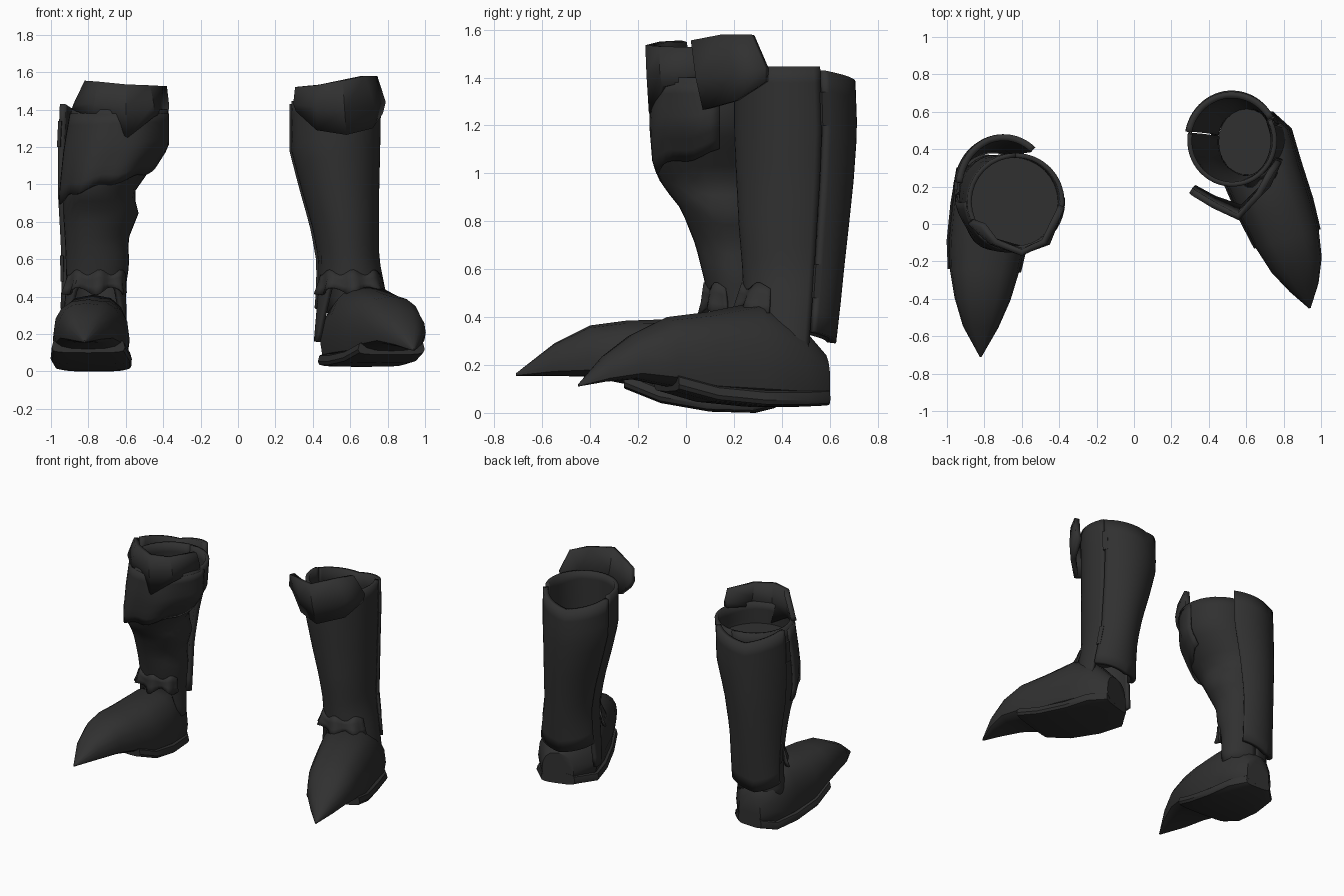
import bpy, math
from mathutils import Vector

cube = bpy.data.objects.get("Cube")
if cube:
    bpy.data.objects.remove(cube, do_unlink=True)

leather = bpy.data.materials.new("dark_leather")
leather.use_nodes = True
COLOUR = (0.03, 0.03, 0.03, 1)
leather.diffuse_color = COLOUR
leather.node_tree.nodes["Principled BSDF"].inputs["Base Color"].default_value = COLOUR


def make(name, verts, faces, thick=0, smooth=40):
    mesh = bpy.data.meshes.new(name)
    mesh.from_pydata(verts, [], faces)
    mesh.materials.append(leather)
    obj = bpy.data.objects.new(name, mesh)
    bpy.context.collection.objects.link(obj)
    bpy.ops.object.select_all(action='DESELECT')
    obj.select_set(True)
    bpy.context.view_layer.objects.active = obj
    bpy.ops.object.shade_smooth_by_angle(angle=math.radians(smooth))
    if thick:
        mod = obj.modifiers.new("thickness", 'SOLIDIFY')
        mod.thickness = thick
        mod.offset = -1
    return obj


def grid_faces(rows, cols, wrap=False):
    return [(r * cols + c, r * cols + (c + 1) % cols,
             (r + 1) * cols + (c + 1) % cols, (r + 1) * cols + c)
            for r in range(rows - 1) for c in range(cols if wrap else cols - 1)]


def bounds(profile, z):
    """Leg outline (x0, x1, y0, y1) at height z; profile runs downwards."""
    if z >= profile[0][0]:
        return profile[0][1:]
    for hi, lo in zip(profile, profile[1:]):
        if z >= lo[0]:
            t = (hi[0] - z) / (hi[0] - lo[0])
            return [a + (b - a) * t for a, b in zip(hi[1:], lo[1:])]
    return profile[-1][1:]


def leg_point(profile, deg, z, off=0):
    x0, x1, y0, y1 = bounds(profile, z)
    a = math.radians(deg)
    return ((x0 + x1) / 2 + ((x1 - x0) / 2 + off) * math.cos(a),
            (y0 + y1) / 2 + ((y1 - y0) / 2 + off) * math.sin(a), z)


def shell(name, profile, a0, a1, top, bottom, off=lambda a, t: 0, thick=0.025, cols=25, rows=14):
    """Curved plate following the leg between two angles."""
    verts = []
    for r in range(rows):
        t = r / (rows - 1)
        for c in range(cols):
            a = a0 + (a1 - a0) * c / (cols - 1)
            z = bottom(a) + (top(a) - bottom(a)) * t
            verts.append(leg_point(profile, a, z, off(a, t)))
    return make(name, verts, grid_faces(rows, cols), thick)


def foot_loft(name, stations, square, sides=16):
    """Loft along the foot; stations are (x, y, half width, bottom, top)."""
    axis = Vector((stations[-1][0] - stations[0][0], stations[-1][1] - stations[0][1], 0)).normalized()
    across = Vector((-axis.y, axis.x, 0))
    verts = []
    for x, y, w, z0, z1 in stations:
        mid = z0 + 0.35 * (z1 - z0)
        for i in range(sides):
            a = 2 * math.pi * i / sides
            s, c = math.sin(a), math.cos(a)
            side = math.copysign(abs(c) ** square, c) * w
            up = abs(s) ** (0.9 if s > 0 and square > 0.6 else 0.5)
            z = mid + up * ((z1 - mid) if s > 0 else (z0 - mid))
            verts.append((x + across.x * side, y + across.y * side, z))
    n = len(stations)
    faces = grid_faces(n, sides, True)
    faces += [tuple(reversed(range(sides))), tuple(range((n - 1) * sides, n * sides))]
    return make(name, verts, faces)


def cuff(name, rows):
    cols = len(rows[0])
    return make(name, [p for row in rows for p in row], grid_faces(len(rows), cols), 0.035, 25)


def tab(name, profile, deg, z, height):
    """Small fastening tab lying on the leg."""
    verts = []
    for zz in (z - height / 2, z + height / 2):
        for d, off in ((-4, 0), (-4, 0.018), (4, 0.018), (4, 0)):
            verts.append(leg_point(profile, deg + d, zz, off))
    faces = grid_faces(2, 4, True) + [(3, 2, 1, 0), (4, 5, 6, 7)]
    make(name, verts, faces, 0, 20)


def front_weight(a):
    """1 at the front of the leg, falling to 0 at the sides."""
    return max(0, min(1, (70 - abs(a - 270)) / 30))


def boot(side, tube, tube_arc, outline, calf, foot, low, cap_z, lateral, shin_top):
    # Shin tube, with a separate calf plate standing behind it
    shell(side + "_shin", tube, *tube_arc, lambda a: shin_top,
          lambda a: low + (0.47 - low) * front_weight(a), cols=33, rows=20)
    mid, half = (calf[0] + calf[1]) / 2, (calf[1] - calf[0]) / 2
    shell(side + "_calf_plate", outline, *calf,
          lambda a: 1.375 + 0.055 * abs(a - mid) / half,
          lambda a: 0.29 + 0.05 * abs(a - mid) / half,
          lambda a, t: 0.015, 0.035)
    # Lining that closes the inside of the leg
    make(side + "_lining", [leg_point(tube, 15 * i, cap_z, -0.02) for i in range(24)],
         [tuple(range(24))])
    # Foot and sole
    foot_loft(side + "_foot", foot, 0.75)
    foot_loft(side + "_sole", [(x, y, w * 1.06, z0 - 0.02, z0 + 0.06)
                               for x, y, w, z0, z1 in foot[:5]], 0.55)
    # Crumpled ankle collar
    shell(side + "_ankle_folds", tube, 205, 335,
          lambda a: 0.53 + 0.015 * math.sin(a / 7),
          lambda a: 0.43 + 0.02 * math.sin(a / 9),
          lambda a, t: 0.006 + (1 - t) * (0.03 + 0.02 * math.sin(a / 6)), 0.012, 21, 4)
    # Fastening tabs beside the calf seam
    tab(side + "_upper_tab", outline, lateral, 1.27, 0.14)
    tab(side + "_lower_tab", outline, lateral, 0.55, 0.14)


# Left boot: height, x range, y range
left_leg = [
    (1.45, .285, .765, .20, .69), (1.18, .285, .76, .20, .70), (.97, .34, .755, .21, .685),
    (.78, .395, .755, .22, .665), (.6, .43, .755, .235, .645), (.45, .43, .785, .24, .63),
    (.1, .40, .85, .25, .59)]
left_foot = [
    (.63, .57, .11, .05, .25), (.635, .45, .205, .045, .38), (.685, .28, .205, .045, .46),
    (.76, .08, .195, .065, .42), (.82, -.08, .175, .11, .40), (.87, -.22, .14, .14, .33),
    (.91, -.34, .08, .13, .24), (.94, -.45, .005, .11, .12)]
boot("left", left_leg, (171, 388), left_leg, (30, 169), left_foot, 0.16, 0.5, 31, 1.445)
cuff("left_knee_cuff", [
    [(.31, .18, 1.39), (.42, .12, 1.29), (.58, .07, 1.265), (.72, .20, 1.30), (.775, .33, 1.38)],
    [(.295, .165, 1.43), (.42, .10, 1.41), (.57, .04, 1.40), (.73, .20, 1.42), (.79, .33, 1.44)],
    [(.305, .155, 1.52), (.42, .085, 1.53), (.56, .02, 1.555), (.68, .15, 1.58), (.745, .27, 1.58)]])

# Right boot: outer outline for the calf plate, slimmer tube inside it
right_outline = [
    (1.42, -.94, -.45, -.10, .465), (1.2, -.95, -.45, -.10, .465), (.95, -.95, -.52, -.08, .45),
    (.7, -.935, -.57, .03, .43), (.45, -.93, -.58, .10, .41), (.1, -.95, -.58, .10, .38)]
right_tube = [
    (1.42, -.89, -.37, -.14, .38), (1.2, -.92, -.385, -.15, .38), (1.05, -.93, -.49, -.135, .37),
    (.95, -.935, -.56, -.10, .37), (.85, -.935, -.53, -.02, .37), (.7, -.925, -.59, .04, .37),
    (.58, -.92, -.58, .07, .37), (.45, -.92, -.6, .10, .36), (.1, -.95, -.59, .12, .34)]
right_foot = [
    (-.77, .37, .09, .04, .25), (-.77, .29, .17, .02, .36), (-.775, .1, .195, .025, .41),
    (-.785, -.1, .205, .06, .39), (-.80, -.25, .185, .12, .385), (-.81, -.4, .15, .15, .365),
    (-.82, -.55, .095, .155, .29), (-.82, -.71, .005, .155, .165)]
boot("right", right_tube, (90, 450), right_outline, (50, 172), right_foot, 0.23, 1.25, 176, 1.40)
cuff("right_knee_cuff", [
    [(-.89, .00, 1.40), (-.78, -.10, 1.36), (-.59, -.155, 1.25), (-.45, -.10, 1.36), (-.37, .09, 1.40)],
    [(-.88, .00, 1.43), (-.77, -.11, 1.43), (-.60, -.165, 1.41), (-.45, -.11, 1.43), (-.37, .09, 1.44)],
    [(-.82, -.02, 1.555), (-.75, -.11, 1.55), (-.60, -.17, 1.535), (-.47, -.11, 1.53), (-.38, .07, 1.525)]])
# Loose cloth gathered under the right knee
shell("right_knee_cloth", right_tube, 180, 365, lambda a: 1.38,
      lambda a: 0.90 + 0.19 * (a - 180) / 185 + 0.012 * math.sin(a / 8),
      lambda a, t: 0.004 + 0.01 * (1 - t) * (1 + math.sin(a / 9)), 0.012, 25, 8)
